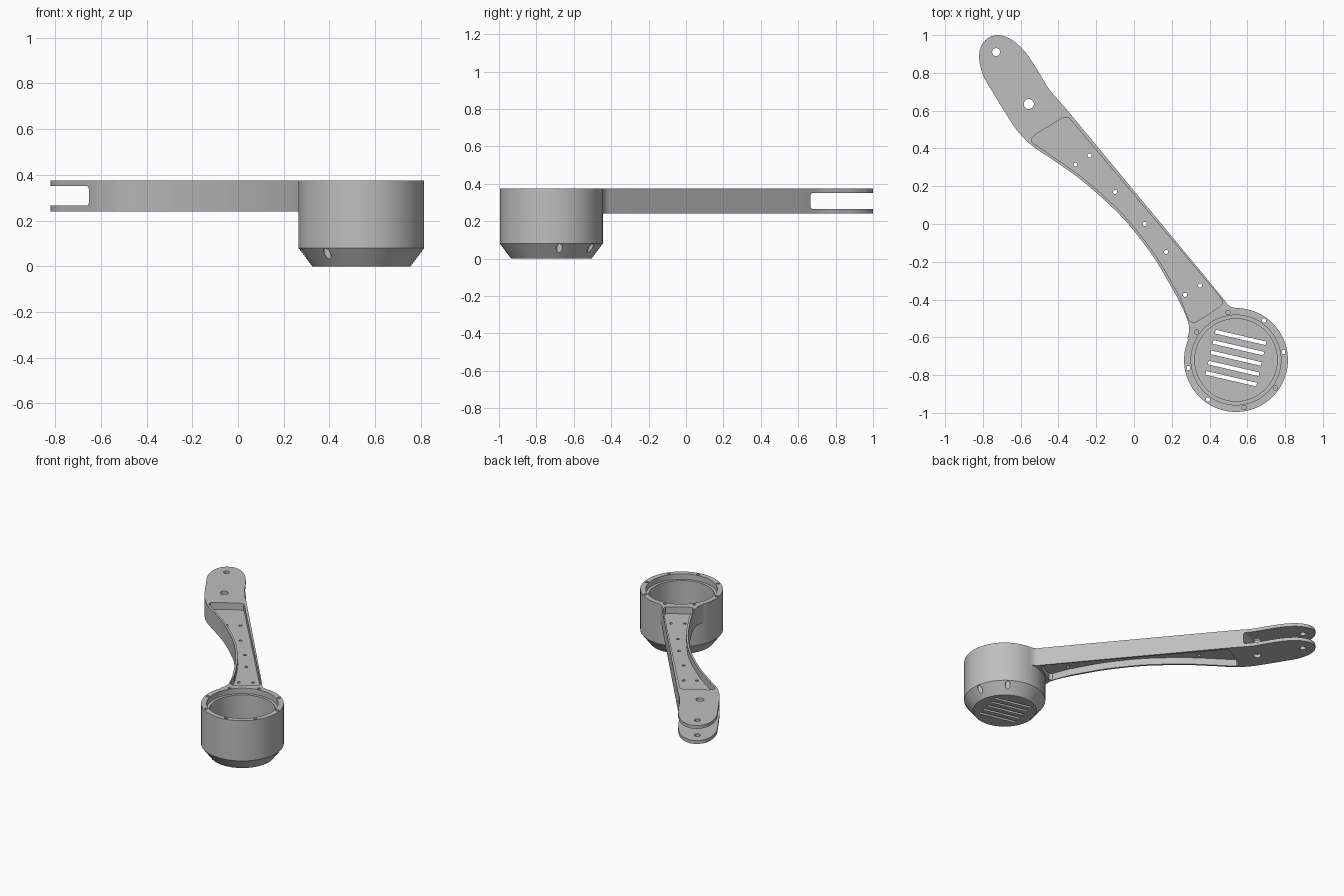
import bpy, bmesh, math
from mathutils import Matrix, Vector

if "Cube" in bpy.data.objects:
    bpy.data.objects.remove(bpy.data.objects["Cube"], do_unlink=True)

grey = bpy.data.materials.new("plain_grey")
grey.use_nodes = True
COLOUR = (0.52, 0.52, 0.52, 1)
grey.diffuse_color = COLOUR
grey.node_tree.nodes["Principled BSDF"].inputs["Base Color"].default_value = COLOUR

CUP = Vector((0.54, -0.72))
TOP, ARM_BASE = 0.375, 0.24
cutters = []


def finish(name, bm):
    bmesh.ops.recalc_face_normals(bm, faces=bm.faces)
    mesh = bpy.data.meshes.new(name)
    bm.to_mesh(mesh)
    bm.free()
    mesh.materials.append(grey)
    obj = bpy.data.objects.new(name, mesh)
    bpy.context.collection.objects.link(obj)
    return obj


def prism(name, points, z0, z1):
    bm = bmesh.new()
    face = bm.faces.new([bm.verts.new((x, y, z0)) for x, y in points])
    grown = bmesh.ops.extrude_face_region(bm, geom=[face])["geom"]
    bmesh.ops.translate(bm, vec=(0, 0, z1 - z0),
                        verts=[v for v in grown if isinstance(v, bmesh.types.BMVert)])
    return finish(name, bm)


def lathe(name, profile, steps=96):
    """Turn a closed (radius, z) profile around the cup axis."""
    bm = bmesh.new()
    verts = [bm.verts.new((r, 0, z)) for r, z in profile]
    edges = [bm.edges.new(pair) for pair in zip(verts, verts[1:])]
    bmesh.ops.spin(bm, geom=verts + edges, cent=(0, 0, 0), axis=(0, 0, 1),
                   angle=math.tau, steps=steps)
    bmesh.ops.remove_doubles(bm, verts=bm.verts, dist=1e-4)
    bmesh.ops.translate(bm, vec=CUP.to_3d(), verts=bm.verts)
    return finish(name, bm)


def hole(x, y, radius, z0, z1):
    ring = [(x + radius * math.cos(i * math.tau / 24), y + radius * math.sin(i * math.tau / 24))
            for i in range(24)]
    cutters.append(prism("hole_cutter", ring, z0, z1))


def box(name, centre, size, angle, bevel=0):
    bm = bmesh.new()
    bmesh.ops.create_cube(bm, size=1)
    bmesh.ops.scale(bm, vec=size, verts=bm.verts)
    if bevel:
        bmesh.ops.bevel(bm, geom=list(bm.edges), offset=bevel, segments=4,
                        profile=0.5, affect="EDGES")
    bm.transform(Matrix.Translation(centre) @ Matrix.Rotation(angle, 4, "Z"))
    cutters.append(finish(name, bm))


def smooth(points, steps=6):
    """Catmull-Rom curve through an open row of points."""
    p = [Vector(q) for q in points]
    p = [2 * p[0] - p[1]] + p + [2 * p[-1] - p[-2]]
    out = []
    for a, b, c, d in zip(p, p[1:], p[2:], p[3:]):
        for i in range(steps):
            t = i / steps
            out.append(0.5 * (2 * b + (c - a) * t + (2 * a - 5 * b + 4 * c - d) * t ** 2
                              + (3 * b - a - 3 * c + d) * t ** 3))
    return out + [p[-2]]


# Arm outline: hooked tip, hollow outer edge, nearly straight inner edge
waist = [(-0.54, 0.415), (-0.43, 0.34), (-0.295, 0.245), (-0.16, 0.13), (-0.035, 0.005),
         (0.1, -0.17), (0.19, -0.32), (0.245, -0.42)]
tip = [(-0.36, 0.61), (-0.45, 0.715), (-0.52, 0.83), (-0.58, 0.915), (-0.65, 0.977),
       (-0.73, 1.0), (-0.795, 0.965), (-0.82, 0.89), (-0.8, 0.79), (-0.74, 0.685),
       (-0.66, 0.555), (-0.61, 0.485)]
neck_right = [(0.56, -0.449), (0.51, -0.436), (0.472, -0.4), (0.435, -0.35), (-0.19, 0.405)]
neck_left = [(0.28, -0.5), (0.292, -0.55), (0.283, -0.61)]
arm = prism("arm", smooth(neck_right + tip + waist + neck_left) + [CUP], ARM_BASE, TOP)

# Cup with chamfered foot
body = lathe("motor_cup_and_arm",
             [(0, 0), (0.215, 0), (0.275, 0.08), (0.275, TOP), (0, TOP)])

# Cup cavity with a shallow ledge at the rim
cutters.append(lathe("cavity_cutter", [(0, 0.03), (0.218, 0.03), (0.218, 0.335),
                                       (0.238, 0.335), (0.238, 0.5), (0, 0.5)]))

# Pockets above and below the thin arm web
edge = smooth(waist)
inner = [p + (q - p).orthogonal().normalized() * 0.014 for p, q in zip(edge, edge[1:])]
end_near = [(0.28, -0.48), (0.292, -0.51), (0.315, -0.523), (0.34, -0.512), (0.45, -0.44),
            (0.465, -0.425), (0.467, -0.405), (0.45, -0.38)]
end_far = [(-0.33, 0.545), (-0.35, 0.565), (-0.38, 0.56), (-0.52, 0.475), (-0.54, 0.455),
           (-0.54, 0.435)]
pocket = inner + end_near + end_far
cutters.append(prism("upper_pocket_cutter", pocket, 0.325, 0.5))
cutters.append(prism("lower_pocket_cutter", pocket, 0.1, 0.29))

# Fork slot and cable window
tilt = math.atan2(0.095, 0.19)
box("fork_slot_cutter", Vector((-0.545, 0.598, 0.308)) + Vector((-math.sin(tilt), math.cos(tilt), 0)) * 0.35,
    (1.2, 0.7, 0.086), tilt, 0.015)
facing = math.radians(121.5)
box("window_cutter", CUP.to_3d() + Vector((0.25 * math.cos(facing), 0.25 * math.sin(facing), 0.16)),
    (0.16, 0.14, 0.16), facing)

# Fork pin holes and web holes
hole(-0.73, 0.91, 0.021, 0.1, 0.5)
hole(-0.557, 0.635, 0.027, 0.1, 0.5)
for x, y in [(-0.31, 0.315), (-0.235, 0.362), (-0.1, 0.17), (0.057, 0),
             (0.17, -0.148), (0.27, -0.375), (0.35, -0.325)]:
    hole(x, y, 0.011, 0.2, 0.45)

# Rim screw holes: four run through to wide recesses in the chamfer
for i in range(8):
    a = math.radians(9.5 + 45 * i)
    x, y = CUP + Vector((math.cos(a), math.sin(a))) * 0.256
    through = i in (0, 1, 4, 5)
    hole(x, y, 0.011, 0.1 if through else 0.3, 0.5)
    if through:
        hole(x, y, 0.017, -0.1, 0.12)

# Floor vents
turn = math.radians(-13)
for i in range(-2, 3):
    offset = Vector((-math.sin(turn), math.cos(turn), 0)) * 0.056 * i
    box("vent_cutter", CUP.to_3d() + Vector((0, 0.01, 0.01)) + offset, (0.276, 0.02, 0.1), turn)

# Combine, then drop the helpers
for helper, action in [(arm, "UNION")] + [(c, "DIFFERENCE") for c in cutters]:
    helper.hide_render = True
    mod = body.modifiers.new(helper.name, "BOOLEAN")
    mod.object, mod.operation, mod.solver = helper, action, "EXACT"
bpy.context.view_layer.update()
result = bpy.data.meshes.new_from_object(
    body.evaluated_get(bpy.context.evaluated_depsgraph_get()))
body.modifiers.clear()
body.data = result
for helper in [arm] + cutters:
    bpy.data.objects.remove(helper, do_unlink=True)

bpy.ops.object.select_all(action="DESELECT")
body.select_set(True)
bpy.context.view_layer.objects.active = body
bpy.ops.object.shade_smooth_by_angle(angle=math.radians(30))
